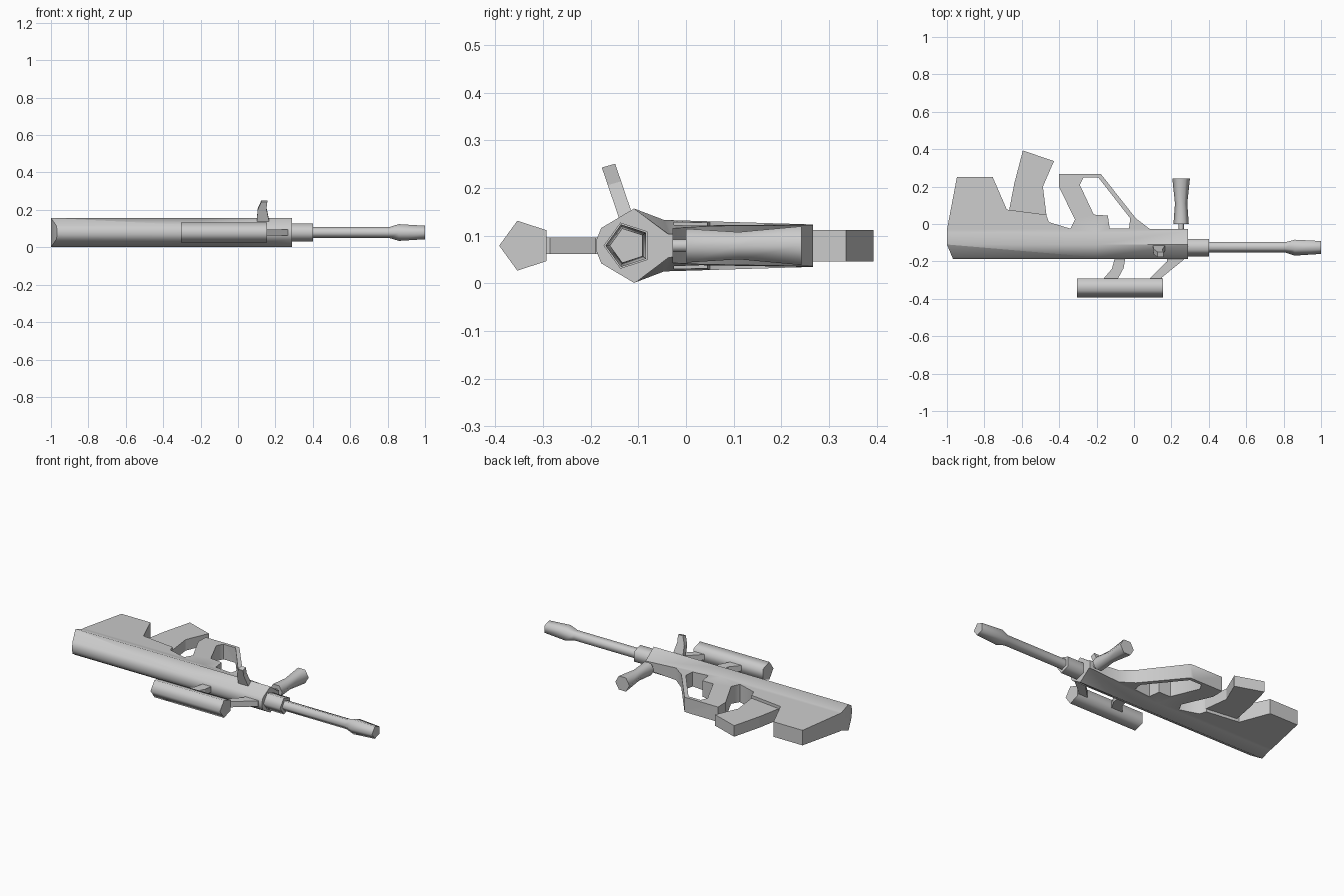
import bpy, bmesh
from math import radians, sin, cos, pi

if "Cube" in bpy.data.objects:
    bpy.data.objects.remove(bpy.data.objects["Cube"])

ZC = 0.079  # mid-plane height of the rifle


def loft(name, rings, smooth=None):
    """Skin equal-length rings of 3D points and cap both ends."""
    bm = bmesh.new()
    rows = [[bm.verts.new(p) for p in ring] for ring in rings]
    n = len(rows[0])
    for a, b in zip(rows, rows[1:]):
        for i in range(n):
            j = (i + 1) % n
            bm.faces.new((a[i], a[j], b[j], b[i]))
    bm.faces.new(rows[0])
    bm.faces.new(rows[-1])
    bmesh.ops.recalc_face_normals(bm, faces=bm.faces)
    me = bpy.data.meshes.new(name)
    bm.to_mesh(me)
    bm.free()
    ob = bpy.data.objects.new(name, me)
    bpy.context.collection.objects.link(ob)
    if smooth:
        shade(ob, smooth)
    return ob


def activate(ob):
    bpy.ops.object.select_all(action='DESELECT')
    ob.select_set(True)
    bpy.context.view_layer.objects.active = ob


def shade(ob, angle):
    activate(ob)
    bpy.ops.object.shade_smooth_by_angle(angle=radians(angle))


def plate(name, pts, half):
    """Side profile in x/y, given thickness about the mid-plane."""
    return loft(name, [[(x, y, ZC + s * half) for x, y in pts] for s in (-1, 1)])


def tube(name, stations, yc, sides=5):
    """Polygonal tube along x, one corner pointing to -y; stations are (x, radius)."""
    return loft(name, [[(x, yc - r * cos(2 * pi * i / sides), ZC + r * sin(2 * pi * i / sides))
                        for i in range(sides)] for x, r in stations], 75)


def boolean(ob, cutter, op):
    m = ob.modifiers.new(op, 'BOOLEAN')
    m.object, m.operation, m.solver = cutter, op, 'EXACT'
    activate(ob)
    bpy.ops.object.modifier_apply(modifier=m.name)
    bpy.data.objects.remove(cutter, do_unlink=True)


# Body: side profile, trigger opening removed, limited to a tapering cross-section
body = plate("body", [
    (-1, -.03), (-.947, .25), (-.755, .25), (-.68, .077), (-.47, .05), (-.455, .01),
    (-.34, -.025), (-.315, .024), (-.40, .195), (-.40, .267), (-.177, .267), (.01, .03),
    (.085, -.027), (.29, -.027), (.29, -.3), (-.92, -.3), (-1, -.11)], .2)
opening = plate("trigger_opening", [
    (-.27, .248), (-.19, .248), (-.02, .03), (-.027, -.025),
    (-.13, -.025), (-.14, .045), (-.215, .05), (-.29, .21)], .3)
boolean(body, opening, 'DIFFERENCE')


def section(x, half):
    return [(x, y, ZC + z) for y, z in half] + [(x, y, ZC - z) for y, z in half[::-1]]


top = [(-.188, .012), (-.178, .037), (-.109, .078)]
full = top + [(-.046, .054), (.35, .042)]
slim = top + [(-.035, .022), (.35, .016)]
envelope = loft("envelope", [section(-1.1, full), section(-.2, full), section(.33, slim)])
boolean(body, envelope, 'INTERSECT')
shade(body, 55)

# Magazine
plate("magazine", [(-.67, .06), (-.64, .217), (-.594, .393), (-.428, .336),
                   (-.487, .2), (-.467, .04)], .033)

# Barrel with collar and flared muzzle
tube("barrel_collar", [(.28, .051), (.4, .051)], -.122)
tube("barrel", [(.39, .031), (.81, .031), (.86, .047), (1, .038)], -.122)

# Scope and its two mounts
tube("scope", [(-.305, .055), (.155, .055)], -.337)
plate("rear_mount", [(-.10, -.17), (-.045, -.17), (-.055, -.235), (-.09, -.3),
                     (-.17, -.3), (-.118, -.24)], .017)
plate("front_mount", [(.075, -.3), (.15, -.3), (.15, -.285), (.267, -.19), (.267, -.17),
                      (.177, -.17), (.177, -.2)], .017)

# Foregrip: waisted hexagonal handle on a thin neck
loft("foregrip", [[(.252 + r * cos(i * pi / 3), y, ZC + r * sin(i * pi / 3)) for i in range(6)]
                  for y, r in ((-.06, .015), (0, .015), (0, .041), (.11, .033), (.242, .047))], 65)

# Bolt handle: curved prong leaning outwards
handle = [(.1, .135), (.105, .203), (.125, .247), (.157, .247), (.152, .21), (.168, .135)]
loft("bolt_handle", [[(x, -.128 - (z - .145) * .34 + s * .014, z + s * .004)
                      for x, z in handle] for s in (-1, 1)])
